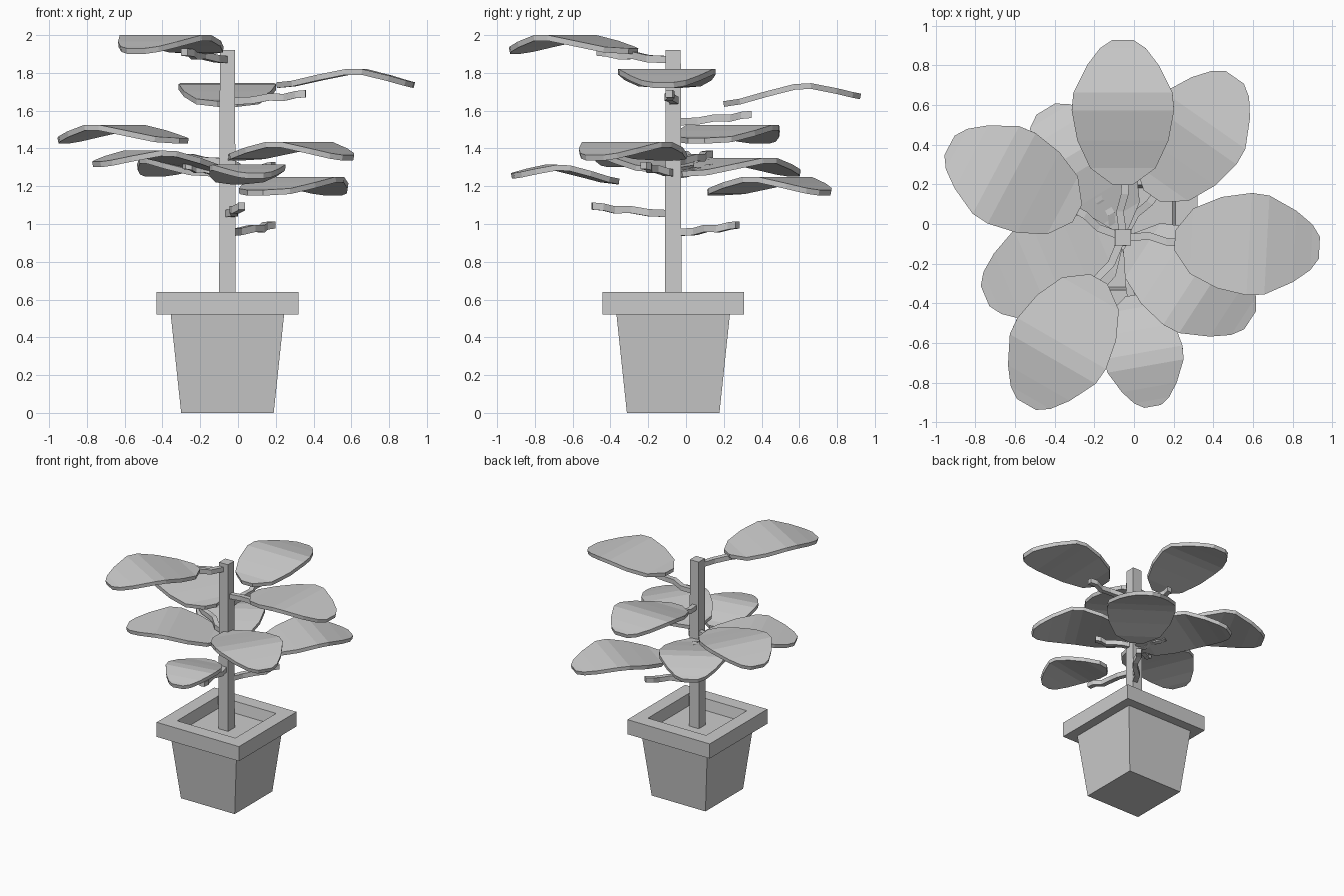
import bpy, bmesh
from math import radians
from mathutils import Matrix, Vector

if "Cube" in bpy.data.objects:
    bpy.data.objects.remove(bpy.data.objects["Cube"])

CX, CY = -0.056, -0.068   # trunk and pot axis


def new_object(name, bm):
    bmesh.ops.recalc_face_normals(bm, faces=bm.faces)
    me = bpy.data.meshes.new(name)
    bm.to_mesh(me)
    bm.free()
    ob = bpy.data.objects.new(name, me)
    bpy.context.collection.objects.link(ob)
    return ob


def square_loft(name, sections):
    """Closed solid from stacked squares given as (half width, z)."""
    bm = bmesh.new()
    rings = [[bm.verts.new((CX + sx * h, CY + sy * h, z))
              for sx, sy in ((-1, -1), (1, -1), (1, 1), (-1, 1))] for h, z in sections]
    for a, b in zip(rings, rings[1:]):
        for i in range(4):
            j = (i + 1) % 4
            bm.faces.new((a[i], a[j], b[j], b[i]))
    bm.faces.new(rings[0][::-1])
    bm.faces.new(rings[-1])
    return new_object(name, bm)


# Pot with overhanging rim, ending in the soil surface inside
square_loft("pot", [(0.245, 0), (0.30, 0.52), (0.375, 0.52), (0.375, 0.64),
                    (0.265, 0.64), (0.25, 0.55)])
# Trunk
square_loft("trunk", [(0.044, 0.54), (0.04, 1.92)])

# Leaf outline: (distance from centre, half width, height)
LEAF = [(-0.365, 0.05, 0.0), (-0.28, 0.165, 0.008), (-0.14, 0.23, 0.04), (0.01, 0.258, 0.07),
        (0.10, 0.25, 0.07), (0.24, 0.18, 0.035), (0.325, 0.115, 0.01), (0.365, 0.055, 0.0)]
# Stem path: (distance, sideways, height)
STEM = [(0.02, 0, 0), (0.13, 0.015, 0.005), (0.22, -0.01, 0.022), (0.30, -0.012, 0.02),
        (0.36, 0.008, 0.035), (0.415, 0.0, 0.04)]


def place(ob, angle, z):
    ob.matrix_world = (Matrix.Translation((CX, CY, z))
                       @ Matrix.Rotation(radians(angle), 4, 'Z'))


def leaf(name, angle, r, z, tilt, scale):
    bm = bmesh.new()
    rows = []
    for d, w, h in LEAF:
        rise = tilt * (d + 0.365) / 0.73
        rows.append([bm.verts.new((r + d * scale, s * w * scale, h * scale + rise + 0.03))
                     for s in (-1, 1)])
    for a, b in zip(rows, rows[1:]):
        bm.faces.new((a[0], b[0], b[1], a[1]))
    ob = new_object(name, bm)
    mod = ob.modifiers.new("thickness", 'SOLIDIFY')
    mod.thickness = 0.03
    mod.offset = -1
    place(ob, angle, z)


def stem(name, angle, z, stretch):
    bm = bmesh.new()
    t = 0.019
    rings = [[bm.verts.new((d * stretch, y + a * t, h + b * t))
              for a, b in ((-1, -1), (1, -1), (1, 1), (-1, 1))] for d, y, h in STEM]
    for p, q in zip(rings, rings[1:]):
        for i in range(4):
            j = (i + 1) % 4
            bm.faces.new((p[i], p[j], q[j], q[i]))
    bm.faces.new(rings[0])
    bm.faces.new(rings[-1])
    place(new_object(name, bm), angle, z)


# Each leaf: angle, centre radius, leaf z, stem z, tilt, leaf scale, stem stretch
LEAVES = [
    (55, 0.62, 1.15, 0.955, 0.0, 1.0, 1.0),
    (-80, 0.58, 1.21, 1.055, 0.03, 0.78, 1.05),
    (121, 0.39, 1.25, 1.26, 0.0, 1.0, 0.6),
    (203, 0.39, 1.27, 1.27, 0.03, 1.0, 0.6),
    (-33, 0.40, 1.335, 1.27, 0.0, 1.0, 0.7),
    (152, 0.625, 1.425, 1.33, 0.0, 1.0, 1.0),
    (90, 0.63, 1.62, 1.54, 0.04, 1.0, 1.0),
    (-3, 0.627, 1.72, 1.65, 0.0, 1.0, 1.0),
    (240, 0.607, 1.90, 1.87, 0.0, 1.0, 1.1),
]
for n, (ang, r, lz, sz, tilt, sc, st) in enumerate(LEAVES, 1):
    leaf(f"leaf_{n}", ang, r, lz, tilt, sc)
    stem(f"leaf_stem_{n}", ang, sz, st)
